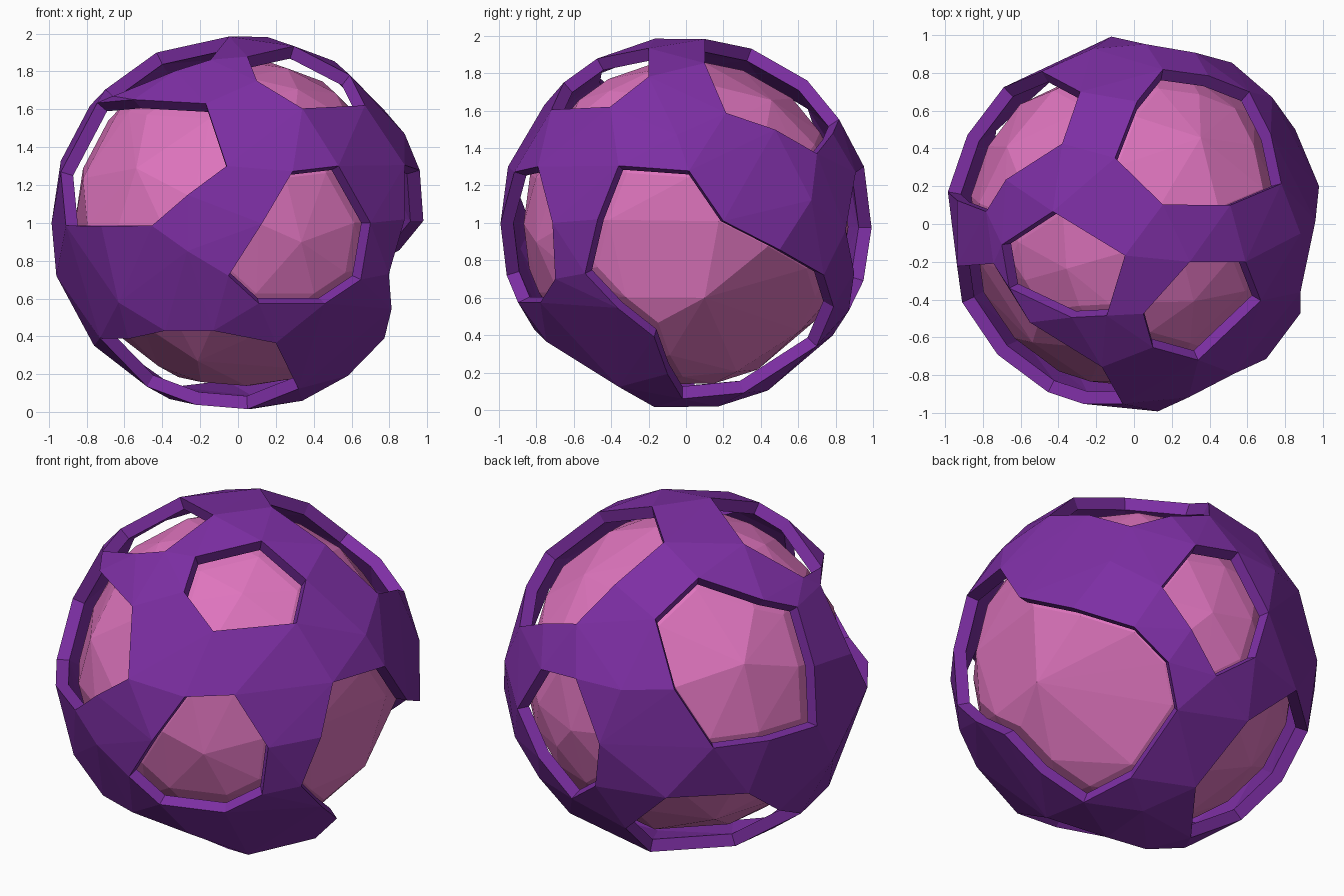
import bpy, bmesh
from mathutils import Vector as V
from mathutils.geometry import delaunay_2d_cdt

if "Cube" in bpy.data.objects:
    bpy.data.objects.remove(bpy.data.objects["Cube"])

CENTRE = V((0, 0, 1))


def material(name, rgb):
    m = bpy.data.materials.new(name)
    m.diffuse_color = (*rgb, 1)
    m.use_nodes = True
    m.node_tree.nodes["Principled BSDF"].inputs["Base Color"].default_value = m.diffuse_color
    return m


purple = material("purple shell", (0.205, 0.028, 0.37))
pink = material("pink core", (0.73, 0.175, 0.51))

holes = []


def hole(*corners):
    """Outline of one opening on the unit sphere; long sides get a midpoint."""
    pts = [V(c).normalized() for c in corners]
    ring = []
    for a, b in zip(pts, pts[1:] + pts[:1]):
        ring.append(a)
        if a.angle(b) > 0.5:
            ring.append((a + b).normalized())
    holes.append(ring)


# right side, the large opening (must be first)
hole((.88, -.36, .305), (.96, .016, .278), (.98, .2, .01), (.62, .74, -.28),
     (.42, .79, -.45), (.28, .70, -.66), (.28, .31, -.91), (.34, -.02, -.94),
     (.774, -.17, -.61), (.797, -.54, -.27))
# front left
hole((-.745, -.21, .635), (-.55, -.52, .65), (-.17, -.757, .63), (-.06, -.95, .30),
     (-.455, -.89, -.015), (-.91, -.415, -.015), (-.94, -.225, .27))
# front right
hole((.29, -.92, .273), (.53, -.79, .30), (.70, -.714, 0), (.65, -.70, -.30),
     (.46, -.78, -.427), (.11, -.90, -.427), (-.05, -.96, -.28))
# front bottom
hole((-.73, -.31, -.61), (-.385, -.725, -.57), (-.13, -.81, -.57), (.2, -.746, -.635),
     (.32, -.36, -.88), (.05, -.17, -.985), (-.48, -.14, -.865))
# top front right
hole((.296, -.2, .934), (.59, -.2, .78), (.67, -.405, .62), (.34, -.72, .605),
     (.10, -.653, .75), (.05, -.475, .878))
# top left
hole((-.43, .066, .90), (-.048, -.167, .985), (-.145, -.485, .862),
     (-.33, -.495, .804), (-.66, -.34, .67), (-.70, -.11, .706))
# top back right
hole((-.10, .35, .931), (.016, .648, .761), (.153, .818, .554), (.61, .70, .37),
     (.78, .214, .588), (.51, .10, .854), (.153, .103, .983))
# back left
hole((-.286, .70, .654), (-.38, .426, .821), (-.68, .235, .697), (-.783, .066, .618),
     (-.985, .17, 0), (-.69, .725, 0), (-.49, .81, .33))
# back
hole((.063, .95, .30), (-.12, .99, -.026), (-.064, .95, -.31), (.146, .87, -.47),
     (.52, .855, -.04), (.325, .91, .27))
# back bottom
hole((-.45, .83, -.32), (-.784, .53, -.32), (-.763, 0, -.65), (-.36, .05, -.93),
     (-.07, .44, -.90), (-.15, .78, -.60))

# extra corners on the broad closed areas
fill = [V(p).normalized() for p in (
    (.88, -.05, .47), (-.96, -.02, -.28), (-.63, -.65, -.42), (-.27, -.96, -.15),
    (-.22, .93, .30), (.08, .17, -.98), (.72, .66, .12))]

# flatten the sphere from inside the large opening, so that it becomes the outer border
pole = V((.74, .15, -.45)).normalized()
e1 = pole.orthogonal().normalized()
e2 = pole.cross(e1)


def flatten(p):
    return V((p.dot(e1), p.dot(e2))) / (1 - p.dot(pole))


def unflatten(q):
    s = q.length_squared
    return (2 * (q.x * e1 + q.y * e2) + (s - 1) * pole) / (s + 1)


flat, loops = [], []
for ring in holes:
    pts = [flatten(p) for p in ring]
    area = sum(a.cross(b) for a, b in zip(pts, pts[1:] + pts[:1]))
    if area < 0:
        pts.reverse()
    loops.append(list(range(len(flat), len(flat) + len(pts))))
    flat += pts
flat += [flatten(p) for p in fill]

out = delaunay_2d_cdt(flat, [], loops, 0, 1e-5, True)
points = [unflatten(q) for q in out[0]]
tris = [f for f, src in zip(out[2], out[5]) if list(src) == [0]]

# shell: outer skin, inner skin, and walls round the openings
bm = bmesh.new()
outer = [bm.verts.new(p + CENTRE) for p in points]
inner = [bm.verts.new(p * 0.93 + CENTRE) for p in points]
edges = set()
for t in tris:
    a, b, c = (points[i] for i in t)
    if (b - a).cross(c - a).dot(a + b + c) < 0:
        t = t[::-1]
    bm.faces.new([outer[i] for i in t])
    bm.faces.new([inner[i] for i in t[::-1]])
    edges |= {(t[0], t[1]), (t[1], t[2]), (t[2], t[0])}
for a, b in edges:
    if (b, a) not in edges:
        bm.faces.new((outer[b], outer[a], inner[a], inner[b]))
bmesh.ops.delete(bm, geom=[v for v in bm.verts if not v.link_faces], context='VERTS')


def finish(bm, name, mat):
    me = bpy.data.meshes.new(name)
    bm.to_mesh(me)
    bm.free()
    me.materials.append(mat)
    bpy.context.collection.objects.link(bpy.data.objects.new(name, me))


finish(bm, "outer_shell", purple)

# core: faceted ball with the same corners plus one in the middle of each opening
core = points + [sum(r, V((0, 0, 0))).normalized() for r in holes]
bm = bmesh.new()
for p in core:
    bm.verts.new(p * 0.875 + CENTRE)
bmesh.ops.convex_hull(bm, input=bm.verts[:])
bmesh.ops.recalc_face_normals(bm, faces=bm.faces[:])
finish(bm, "inner_core", pink)
